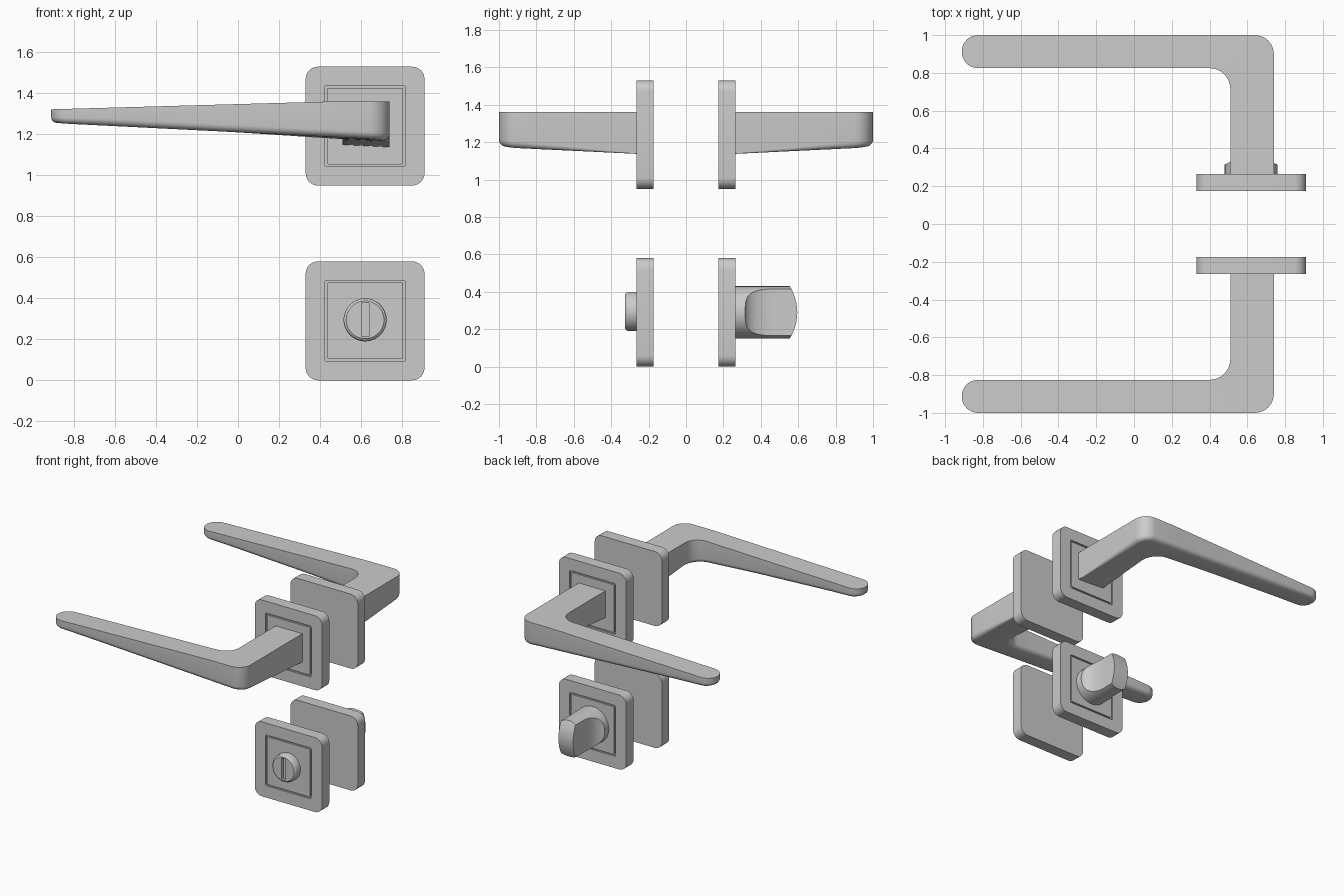
import bpy, bmesh
from math import sin, cos, pi, sqrt, radians
from mathutils import Vector as V

if "Cube" in bpy.data.objects:
    bpy.data.objects.remove(bpy.data.objects["Cube"])

CX = 0.62                                   # common x centre of all plates


def shade(ob, angle=30):
    bpy.ops.object.select_all(action='DESELECT')
    ob.select_set(True)
    bpy.context.view_layer.objects.active = ob
    bpy.ops.object.shade_smooth_by_angle(angle=radians(angle))


def loft(name, rings):
    """Skin equal-length closed rings and cap both ends."""
    bm = bmesh.new()
    vs = [[bm.verts.new(p) for p in r] for r in rings]
    n = len(rings[0])
    for a, b in zip(vs, vs[1:]):
        for i in range(n):
            j = (i + 1) % n
            bm.faces.new((a[i], a[j], b[j], b[i]))
    bm.faces.new(vs[0])
    bm.faces.new(vs[-1])
    bmesh.ops.recalc_face_normals(bm, faces=bm.faces)
    me = bpy.data.meshes.new(name)
    bm.to_mesh(me)
    bm.free()
    ob = bpy.data.objects.new(name, me)
    bpy.context.collection.objects.link(ob)
    return ob


def boolean(ob, cutter, op):
    m = ob.modifiers.new("cut", 'BOOLEAN')
    m.object, m.operation, m.solver = cutter, op, 'EXACT'
    bpy.context.view_layer.objects.active = ob
    bpy.ops.object.modifier_apply(modifier=m.name)
    bpy.data.objects.remove(cutter)


def rounded_square(h, r, y, cz):
    pts = []
    for k in range(4):
        for i in range(7):
            a = (k + i / 6) * pi / 2
            sx, sz = ((1, 1), (-1, 1), (-1, -1), (1, -1))[k]
            pts.append(V((CX + sx * (h - r) + r * cos(a), y, cz + sz * (h - r) + r * sin(a))))
    return pts


def circle(r, y, cz, n=64):
    return [V((CX + r * cos(2 * pi * i / n), y, cz + r * sin(2 * pi * i / n))) for i in range(n)]


# Square plates with an inset square groove
def plate(name, side, cz):
    prof = [(.29, .06, .175), (.29, .06, .265), (.198, .012, .265),
            (.198, .012, .252), (.186, .008, .252), (.186, .008, .265)]
    shade(loft(name, [rounded_square(h, r, side * y, cz) for h, r, y in prof]))


# Lever handle: stations hold inner/outer outline points, normals and fillet size
def handle(name, side):
    st = []
    for i in range(5):                       # stem
        t = i / 5
        y1, y2 = .26 + .455 * t, .26 + .64 * t
        st.append((V((.51, y1)), V((-1, 0)), V((.74, y2 if i else .26)), V((1, 0)), .003 + .032 * t))
    for i in range(9):                       # elbow
        a = i / 8 * pi / 2
        d = V((cos(a), sin(a)))
        st.append((V((.40, .715)) + .11 * d, -d, V((.64, .90)) + .10 * d, d, .035))
    for i in range(1, 8):                    # grip
        t = i / 8
        st.append((V((.40 - 1.225 * t, .825)), V((0, -1)), V((.64 - 1.465 * t, 1)), V((0, 1)), .035))
    for i in range(9):                       # rounded tip
        a = radians(82) * i / 8
        c, n1, n2 = V((-.825, .9125)), V((-sin(a), -cos(a))), V((-sin(a), cos(a)))
        st.append((c + .0875 * n1, n1, c + .0875 * n2, n2, .03))

    def top(p):
        return 1.36 - .038 * max(0, .45 - p.x) / 1.36

    def bottom(p):
        return 1.21 - .05 * p.x - .048 * (1 - p.y) * min(1, max(0, p.x / .5))

    rings = []
    for pi_, ni, po, no, r in st:
        ring = [(pi_, top(pi_)), (po, top(po))]
        arc = [k / 5 * pi / 2 for k in range(6)]
        for p, n, angs in ((po, no, arc), (pi_, ni, arc[::-1])):
            for a in angs:
                ring.append((p - n * r * (1 - cos(a)), bottom(p) + r * (1 - sin(a))))
        rings.append([V((p.x, side * p.y, z)) for p, z in ring])
    shade(loft(name, rings), 35)


for side, label in ((-1, "front"), (1, "back")):
    plate(label + "_handle_plate", side, 1.24)
    plate(label + "_lock_plate", side, .29)
    handle(label + "_lever_handle", side)

# Slotted indicator disc on the front lock plate
CZ = .295
disc = loft("slotted_disc", [circle(.105, -.26, CZ), circle(.105, -.308, CZ),
                             circle(.101, -.318, CZ), circle(.092, -.325, CZ)])
slot = loft("slot_cutter", [[V((CX + sx * .018, y, CZ + sz * .082)) for sx, sz in
                             ((-1, -1), (1, -1), (1, 1), (-1, 1))] for y in (-.30, -.35)])
boolean(disc, slot, 'DIFFERENCE')
shade(disc)

# Thumb turn on the back: cylinder scooped to a blade with a domed end
CZ = .29
turn = loft("thumb_turn", [circle(.14, .26, CZ), circle(.14, .63, CZ)])
half = [(.16, .24), (.16, .315)]
for i in range(13):
    t = (1 - i / 12) * pi / 2
    half.append((.063 + .085 * (1 - cos(t)), .47 - .155 * sin(t)))
half.append((.063, .66))
outline = half + [(-x, y) for x, y in reversed(half)]
boolean(turn, loft("blade_cutter", [[V((CX + x, y, z)) for x, y in outline]
                                    for z in (CZ - .2, CZ + .2)]), 'INTERSECT')
R = .265
dome = [(.2, -.2), (.2, .2)]
for i in range(17):
    z = .2 - .4 * i / 16
    dome.append((.595 - R + sqrt(R * R - z * z), z))
boolean(turn, loft("dome_cutter", [[V((CX + x, y, CZ + z)) for y, z in dome]
                                   for x in (-.2, .2)]), 'INTERSECT')
shade(turn)
